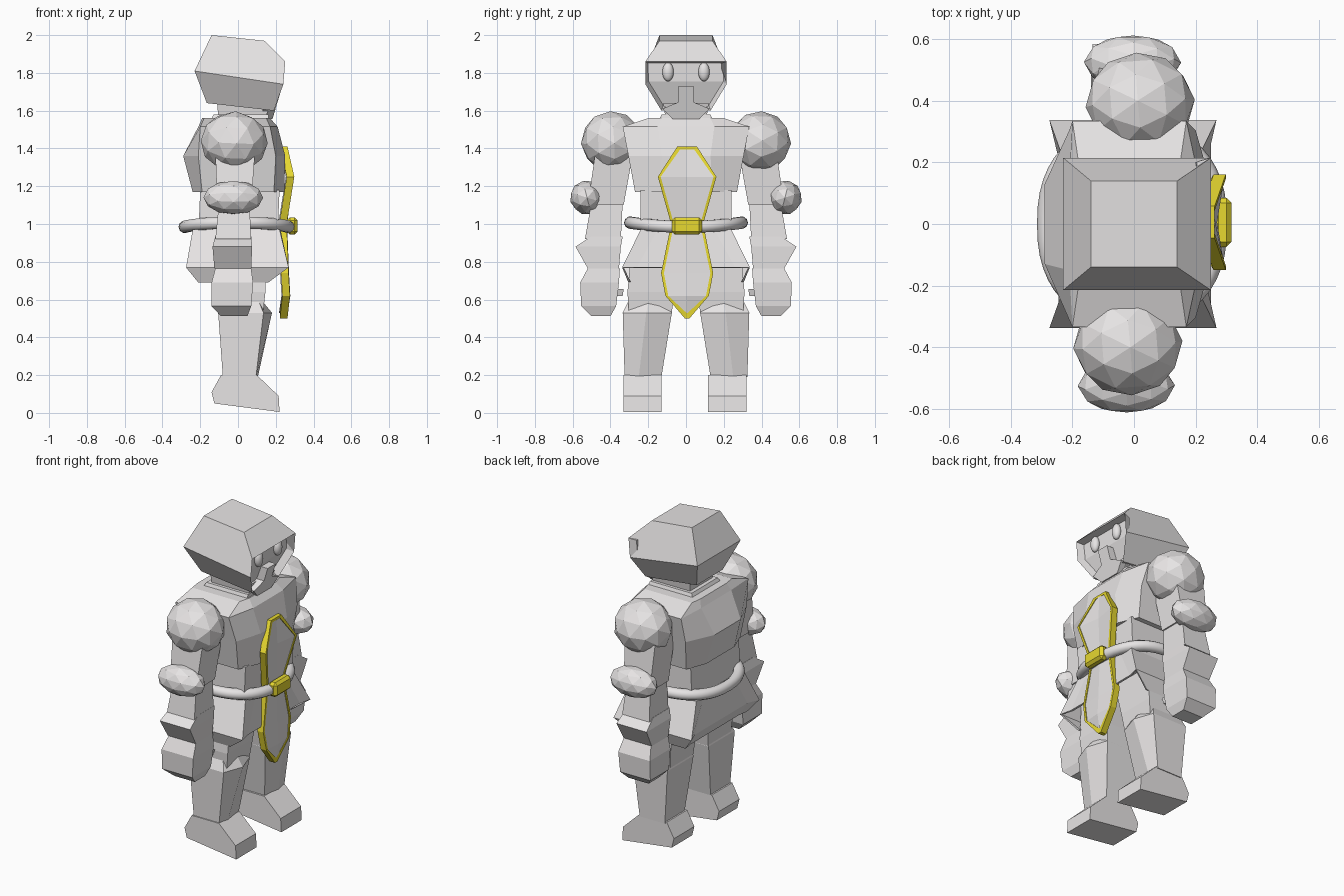
import bpy, bmesh, math
from mathutils import Matrix

if "Cube" in bpy.data.objects:
    bpy.data.objects.remove(bpy.data.objects["Cube"])


def material(name, rgb):
    m = bpy.data.materials.new(name)
    m.diffuse_color = (*rgb, 1)
    m.use_nodes = True
    m.node_tree.nodes["Principled BSDF"].inputs["Base Color"].default_value = m.diffuse_color
    return m


STEEL = material("pale steel", (0.80, 0.78, 0.78))
GOLD = material("gold trim", (0.80, 0.69, 0.03))


def finish(name, bm, mat=STEEL, smooth=False):
    bmesh.ops.recalc_face_normals(bm, faces=bm.faces[:])
    me = bpy.data.meshes.new(name)
    bm.to_mesh(me)
    bm.free()
    me.materials.append(mat)
    for p in me.polygons:
        p.use_smooth = smooth
    ob = bpy.data.objects.new(name, me)
    bpy.context.collection.objects.link(ob)
    return ob


def loft(name, rings, mat=STEEL, cap_start=True, cap_end=True, skip=()):
    """Skin a stack of equal rings; skip lists (ring, side) strips left open."""
    bm = bmesh.new()
    vs = [[bm.verts.new(p) for p in r] for r in rings]
    n = len(vs[0])
    for k, (a, b) in enumerate(zip(vs, vs[1:])):
        for i in range(n):
            j = (i + 1) % n
            if (k, i) not in skip:
                bm.faces.new((a[i], a[j], b[j], b[i]))
    if cap_start:
        bm.faces.new(vs[0])
    if cap_end:
        bm.faces.new(vs[-1])
    bmesh.ops.delete(bm, geom=[v for v in bm.verts if not v.link_faces], context='VERTS')
    return finish(name, bm, mat)


def boxes(name, rows, s=1, mat=STEEL):
    """Loft of rectangles given as x0, x1, y0, y1, z; s mirrors across y."""
    return loft(name, [[(a, s * c, z), (b, s * c, z), (b, s * d, z), (a, s * d, z)]
                       for a, b, c, d, z in rows], mat)


def ball(name, centre, radii, turn=0, tilt=0, ico=True):
    bm = bmesh.new()
    if ico:
        bmesh.ops.create_icosphere(bm, subdivisions=2, radius=1)
    else:
        bmesh.ops.create_uvsphere(bm, u_segments=16, v_segments=10, radius=1)
    bm.transform(Matrix.Translation(centre) @ Matrix.Diagonal((*radii, 1))
                 @ Matrix.Rotation(tilt, 4, 'X') @ Matrix.Rotation(turn, 4, 'Z'))
    return finish(name, bm, smooth=not ico)


# Helmet: mirrored side outline with a sunken face opening
bm = bmesh.new()
side = dict(tb=(-.14, .14, 2.0), tf=(.14, .14, 1.97), b=(.25, .215, 1.86),
            mf=(.24, .215, 1.74), mb=(-.23, .215, 1.81),
            lf=(.19, .13, 1.60), lb=(-.165, .13, 1.64))
L = {k: bm.verts.new(p) for k, p in side.items()}
R = {k: bm.verts.new((p[0], -p[1], p[2])) for k, p in side.items()}
for S in (L, R):
    bm.faces.new([S[k] for k in ("tb", "tf", "b", "mf", "mb")])
    bm.faces.new([S[k] for k in ("mb", "mf", "lf", "lb")])
bands = {}
for a, b in (("tb", "tf"), ("tf", "b"), ("b", "mf"), ("mf", "lf"),
             ("lf", "lb"), ("lb", "mb"), ("mb", "tb")):
    bands[a, b] = bm.faces.new((L[a], L[b], R[b], R[a]))
bmesh.ops.recalc_face_normals(bm, faces=bm.faces[:])
bmesh.ops.inset_region(bm, faces=[bands["b", "mf"], bands["mf", "lf"]],
                       thickness=0.018, depth=-0.045)
finish("helmet", bm)

# Nose guard widening into the chin
outline = [(-.04, 1.73), (-.04, 1.645), (-.125, 1.61), (-.07, 1.555),
           (.07, 1.555), (.125, 1.61), (.04, 1.645), (.04, 1.73)]
loft("chin_guard", [[(x0 - (1.73 - z) * .3, y, z) for y, z in outline] for x0 in (.17, .235)])

for s in (1, -1):
    ball("eye", (.21, s * .095, 1.805), (.025, .03, .05), ico=False)

# Neck and collar
boxes("neck", [(-.10, .13, -.10, .10, 1.5), (-.11, .17, -.12, .12, 1.64)])
boxes("collar", [(-.17, .17, -.16, .16, 1.5), (-.13, .16, -.13, .13, 1.58)])


def ring8(back, side_back, side_front, front, y, mid, z):
    """Eight-sided ring: separate side corners and front/back corners."""
    half = [(side_back, y), (back, mid), (back, -mid), (side_back, -y)]
    half += [(side_front, -y), (front, -mid), (front, mid), (side_front, y)]
    return [(a, b, z) for a, b in half]


# Torso: bulging chest, slim waist, flared skirt with pointed corners
loft("chest", [ring8(-.24, -.19, .19, .245, .27, .14, 1.17),
               ring8(-.29, -.21, .20, .25, .305, .13, 1.36),
               ring8(-.21, -.20, .17, .21, .335, .15, 1.515),
               ring8(-.19, -.18, .15, .17, .20, .13, 1.56)])
boxes("waist", [(-.21, .21, -.24, .24, .95), (-.20, .22, -.24, .24, 1.18)])
# Skirt hem folds in at the sides and back and is open in front
skirt = loft("skirt", [ring8(-.20, -.21, .16, .15, .305, .24, .69),
                       ring8(-.245, -.275, .268, .25, .338, .26, .77),
                       ring8(-.23, -.24, .22, .225, .24, .15, .97)],
             cap_start=False, skip=((0, 4), (0, 5), (0, 6)))
mod = skirt.modifiers.new("thickness", 'SOLIDIFY')
mod.thickness = .012
mod.offset = -1

# Belt: smooth tube following a rounded-square path
bm = bmesh.new()
seg, sec = 48, 10
rings = []
for i in range(seg):
    t = 2 * math.pi * i / seg
    cx, cy = (math.copysign(abs(f(t)) ** .85, f(t)) for f in (math.cos, math.sin))
    rings.append([bm.verts.new(((.276 + .033 * math.cos(u)) * cx - .006,
                                (.295 + .033 * math.cos(u)) * cy,
                                .985 + .022 * cy * cy + .033 * math.sin(u)))
                  for u in (2 * math.pi * k / sec for k in range(sec))])
for i in range(seg):
    a, b = rings[i], rings[(i + 1) % seg]
    for k in range(sec):
        m = (k + 1) % sec
        bm.faces.new((a[k], a[m], b[m], b[k]))
finish("belt", bm, smooth=True)

# Buckle
bm = bmesh.new()
bmesh.ops.create_cube(bm, size=1)
bm.transform(Matrix.Translation((.287, .005, .99)) @ Matrix.Diagonal((.058, .16, .09, 1)))
bmesh.ops.bevel(bm, geom=bm.edges[:], offset=.016, segments=1, affect='EDGES')
finish("buckle", bm, GOLD)

# Tabard: rows of half width, x, z; gold rim around a creased steel panel
rows = [(.052, .262, 1.41), (.155, .298, 1.25), (.085, .258, 1.0),
        (.138, .268, .74), (.115, .275, .62), (.012, .262, .50)]
W, SHIFT = .015, .006


def inner(w, x, z):
    z = z - W if z > 1.4 else z + 2 * W if z < .55 else z
    return max(w - W, .004), x, z


def loop(pts, dx):
    return ([(x + dx, SHIFT + w, z) for w, x, z in pts]
            + [(x + dx, SHIFT - w, z) for w, x, z in reversed(pts)])


ins = [inner(*r) for r in rows]
bm = bmesh.new()
loops = [[bm.verts.new(p) for p in loop(pts, dx)]
         for pts, dx in ((rows, 0), (ins, 0), (ins, -.04), (rows, -.04))]
for a, b in zip(loops, loops[1:] + loops[:1]):
    for i in range(len(a)):
        j = (i + 1) % len(a)
        bm.faces.new((a[i], a[j], b[j], b[i]))
finish("tabard_rim", bm, GOLD)
loft("tabard_panel", [[(x - .045, SHIFT + w, z), (x - .005, SHIFT + w, z),
                       (x - (.028 if z > 1.2 and z < 1.3 else -.002), SHIFT, z),
                       (x - .005, SHIFT - w, z), (x - .045, SHIFT - w, z)] for w, x, z in ins])

# Limbs, mirrored
foot = [(-.09, .2), (.10, .2), (.215, .09), (.22, .005), (-.125, .05), (-.14, .11)]
for s in (1, -1):
    ball("shoulder", (s * .02, s * .392, 1.435), (.178, .165, .162),
         turn=.4 if s > 0 else .4 + math.pi, tilt=s * .5)
    boxes("upper_arm", [(-.11, .07, .33, .52, 1.10), (-.12, .09, .28, .48, 1.38)], s)
    ball("elbow", (-.015 + s * .01, s * .525, 1.14), (.158, .09, .09), turn=s * .3, tilt=s * .3)
    boxes("forearm", [(-.12, .07, .345, .535, .92), (-.10, .06, .335, .50, 1.12)], s)
    boxes("cuff", [(-.125, .07, .355, .52, .765), (-.135, .075, .345, .585, .88),
                   (-.12, .07, .335, .50, .935)], s)
    boxes("hand", [(-.09, .05, .40, .50, .512), (-.14, .07, .37, .555, .565),
                   (-.14, .08, .355, .56, .69), (-.12, .07, .35, .52, .765)], s)
    boxes("thumb", [(-.01, .06, .335, .39, .62), (-.01, .07, .33, .39, .655)], s)
    boxes("thigh", [(-.10, .13, .08, .30, .50), (-.11, .145, .06, .31, .64),
                    (-.11, .15, .01, .29, .85)], s)
    # Shin: five-sided with a ridge running down from the knee
    loft("shin", [[(a, s * c, z), (a, s * d, z), (b, s * d, z), (r, s * m, z), (b, s * c, z)]
                  for a, b, r, c, m, d, z in ((-.08, .095, .105, .13, .25, .325, .19),
                                              (-.105, .135, .18, .075, .21, .335, .53),
                                              (-.09, .11, .13, .10, .20, .305, .59))])
    out = .012 if s < 0 else 0
    loft("foot", [[(x, s * (y + out), z) for x, z in foot] for y in (.117, .32)])
